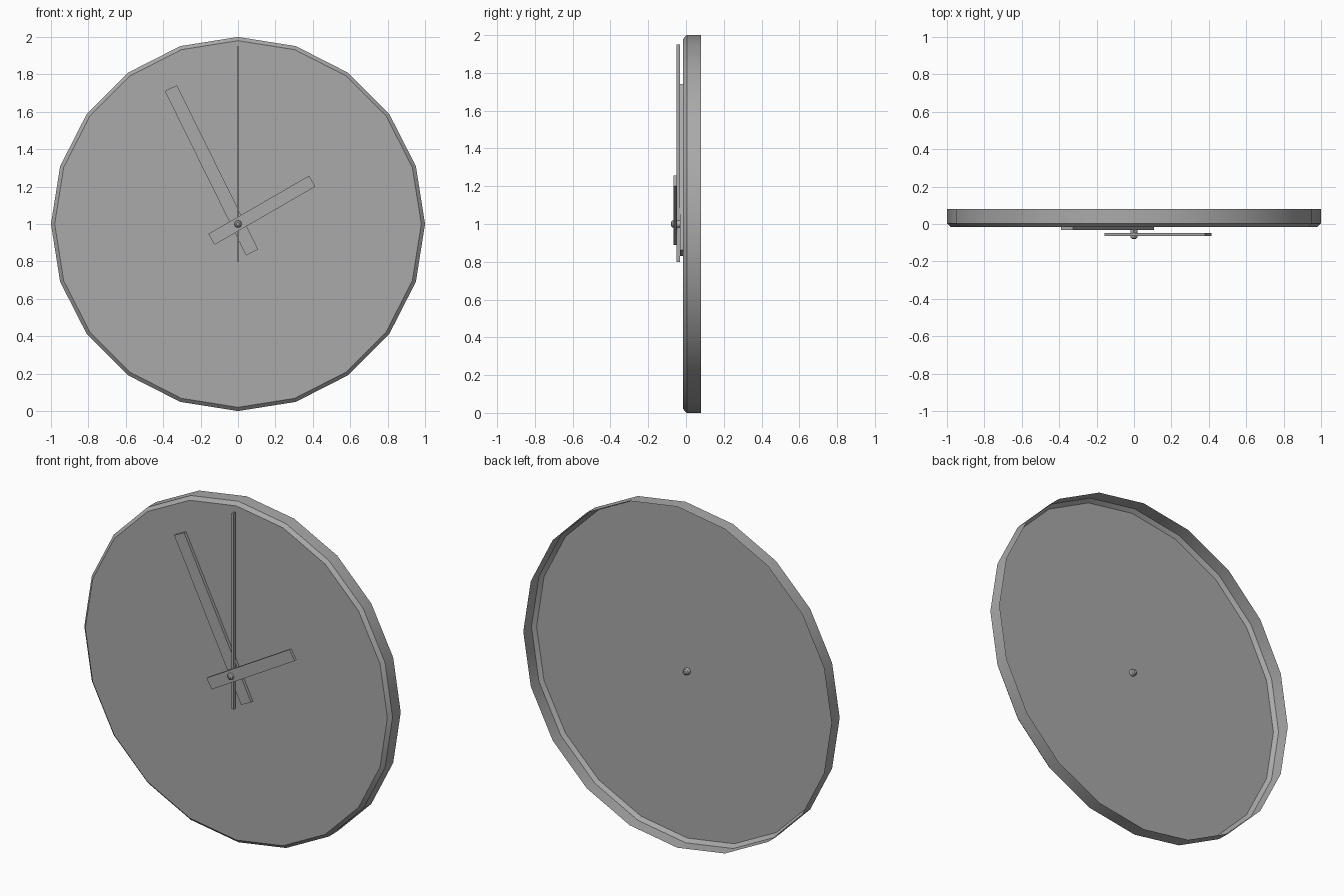
import bpy, bmesh, math
from mathutils import Matrix, Vector

cube = bpy.data.objects.get("Cube")
if cube:
    bpy.data.objects.remove(cube, do_unlink=True)

CENTRE = Vector((0, 0, 1))

# One plain grey for every part
grey = bpy.data.materials.new("plain grey")
grey.use_nodes = True
colour = (0.4, 0.4, 0.4, 1)
grey.diffuse_color = colour
grey.node_tree.nodes["Principled BSDF"].inputs["Base Color"].default_value = colour


def finish(name, bm, smooth=False):
    mesh = bpy.data.meshes.new(name)
    bm.to_mesh(mesh)
    bm.free()
    mesh.materials.append(grey)
    obj = bpy.data.objects.new(name, mesh)
    bpy.context.collection.objects.link(obj)
    if smooth:
        bpy.ops.object.select_all(action="DESELECT")
        obj.select_set(True)
        bpy.context.view_layer.objects.active = obj
        bpy.ops.object.shade_smooth_by_angle(angle=math.radians(30))
    return obj


def turned(name, profile, sides, cap_back):
    """Rings of (radius, y) around the y axis, from front to back."""
    bm = bmesh.new()
    rings = []
    for radius, y in profile:
        angles = [2 * math.pi * i / sides for i in range(sides)]
        rings.append([bm.verts.new(CENTRE + Vector(
            (radius * math.cos(a), y, radius * math.sin(a)))) for a in angles])
    bm.faces.new(rings[0])
    for front, back in zip(rings, rings[1:]):
        for i in range(sides):
            j = (i + 1) % sides
            bm.faces.new((front[j], front[i], back[i], back[j]))
    if cap_back:
        bm.faces.new(reversed(rings[-1]))
    return finish(name, bm, smooth=True)


def hand(name, tip, tail, width, y_front, angle):
    """Flat bar turned clockwise from twelve by angle in degrees."""
    thick = 0.018
    bm = bmesh.new()
    bmesh.ops.create_cube(bm, size=1)
    move = Matrix.Translation((0, y_front + thick / 2, (tip - tail) / 2))
    size = Matrix.Diagonal((width, thick, tip + tail, 1))
    turn = Matrix.Rotation(math.radians(angle), 4, "Y")
    bm.transform(Matrix.Translation(CENTRE) @ turn @ move @ size)
    return finish(name, bm)


# Shallow dish, open at the back, with a chamfered front edge
turned("clock_face", [(0.98, -0.015), (1, 0.004), (1, 0.08)], 20, False)

# Three stacked hands
hand("minute_hand", 0.81, 0.17, 0.072, -0.033, -26.3)
hand("second_hand", 0.95, 0.2, 0.013, -0.049, 0)
hand("hour_hand", 0.458, 0.164, 0.067, -0.065, 60)

# Pin through the middle with rounded ends
turned("centre_pin", [(0.009, -0.08), (0.017, -0.074), (0.02, -0.064),
                      (0.02, -0.005), (0.017, 0.004), (0.009, 0.01)], 12, True)
